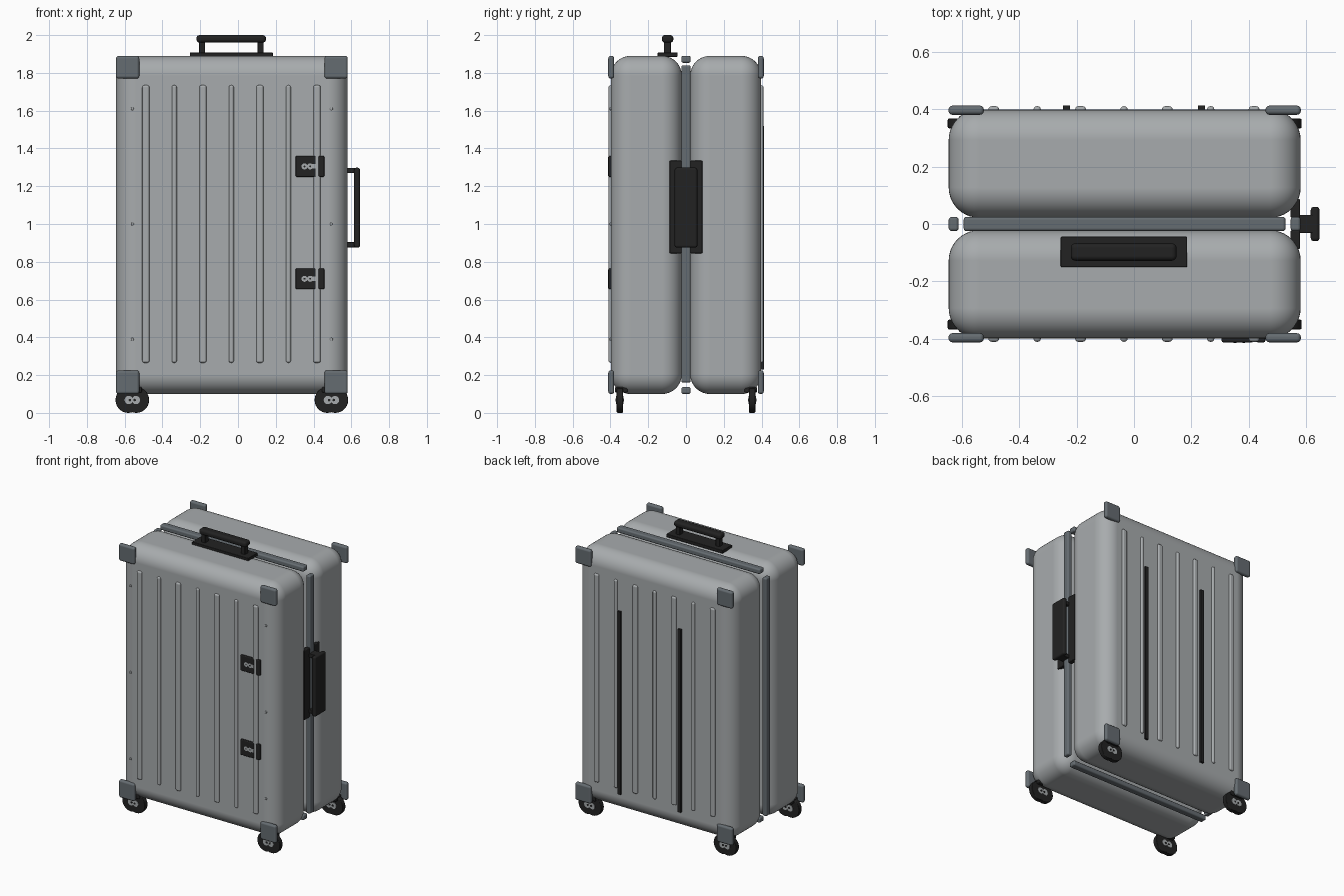
import bpy
import math

old = bpy.data.objects.get("Cube")
if old:
    bpy.data.objects.remove(old, do_unlink=True)

CX = -0.0325          # centre of the case body in x
LEFT, RIGHT = -0.645, 0.58
BOTTOM, TOP = 0.10, 1.89


def material(name, color):
    m = bpy.data.materials.new(name)
    m.use_nodes = True
    rgba = (*color, 1.0)
    m.diffuse_color = rgba
    m.node_tree.nodes["Principled BSDF"].inputs["Base Color"].default_value = rgba
    return m


SILVER = material("brushed silver", (0.39, 0.41, 0.42))
STEEL = material("dark steel", (0.13, 0.15, 0.165))
BLACK = material("black plastic", (0.016, 0.016, 0.016))


def finish(ob, name, mat, bevel, segments):
    ob.name = ob.data.name = name
    ob.data.materials.append(mat)
    if bevel:
        for p in ob.data.polygons:
            p.use_smooth = True
        mod = ob.modifiers.new("rounding", "BEVEL")
        mod.width, mod.segments = bevel, segments
        mod.limit_method = "ANGLE"
        mod.harden_normals = True
    return ob


def box(name, xs, ys, zs, mat, bevel=0.0, segments=3):
    """Box spanning the given x, y and z ranges, with rounded edges."""
    bpy.ops.mesh.primitive_cube_add(size=1)
    ob = bpy.context.object
    spans = [sorted(s) for s in (xs, ys, zs)]
    for v in ob.data.vertices:
        v.co = [lo + (c + 0.5) * (hi - lo) for c, (lo, hi) in zip(v.co, spans)]
    return finish(ob, name, mat, bevel, segments)


def disc(name, x, z, ys, r, mat, bevel=0.0, sides=28):
    """Cylinder along y."""
    lo, hi = sorted(ys)
    bpy.ops.mesh.primitive_cylinder_add(vertices=sides, radius=r, depth=hi - lo)
    ob = bpy.context.object
    for v in ob.data.vertices:
        a, b, c = v.co
        v.co = (x + a, (lo + hi) / 2 - c, z + b)
    finish(ob, name, mat, bevel, 2)
    bpy.ops.object.shade_smooth_by_angle(angle=math.radians(35))
    return ob


# Two rounded half shells with ribs on their outer faces
for side, label in ((-1, "front"), (1, "back")):
    box(label + "_shell", (LEFT, RIGHT), (side * 0.022, side * 0.398),
        (BOTTOM, TOP), SILVER, 0.105, 10)
    for i in range(7):
        x = -0.488 + i * 0.151
        half = 0.013 if i % 2 else 0.019
        box(f"{label}_rib_{i + 1}", (x - half, x + half),
            (side * 0.385, side * 0.41), (0.265, 1.735), SILVER, 0.0115)

# Frame bars running round the seam
GAP = (-0.025, 0.025)
for label, zs in (("top", (TOP - 0.037, TOP)), ("bottom", (BOTTOM, BOTTOM + 0.037))):
    box(label + "_frame_bar", (LEFT + 0.052, RIGHT - 0.052), GAP, zs, STEEL, 0.011)
for label, xs in (("right", (LEFT, LEFT + 0.035)), ("left", (RIGHT - 0.035, RIGHT))):
    box(label + "_frame_bar", xs, GAP, (0.16, 1.84), STEEL, 0.011)

# Corner guards and wheels, mirrored to all four corners
for sx, xlabel in ((-1, "right"), (1, "left")):
    for sy, ylabel in ((-1, "front"), (1, "back")):
        tag = f"{ylabel}_{xlabel}"
        xs = (CX + sx * 0.49, CX + sx * 0.6135)
        for zlabel, zs in (("upper", (1.77, TOP)), ("lower", (BOTTOM, 0.225))):
            box(f"{tag}_{zlabel}_guard", xs, (sy * 0.38, sy * 0.412), zs, STEEL, 0.014)

        wx = CX + sx * 0.527
        box(tag + "_wheel_bracket", (wx - 0.05, wx + 0.05),
            (sy * 0.31, sy * 0.376), (0.108, 0.138), BLACK, 0.006)
        for k, dx in enumerate((-0.021, 0.021)):
            disc(f"{tag}_wheel_{k + 1}", wx + dx, 0.068,
                 (sy * 0.333, sy * 0.367), 0.068, BLACK, 0.005)
            disc(f"{tag}_wheel_hub_{k + 1}", wx + dx * 0.9, 0.068,
                 (sy * 0.33, sy * 0.37), 0.022, SILVER)
            disc(f"{tag}_axle_{k + 1}", wx + dx * 0.6, 0.068,
                 (sy * 0.328, sy * 0.372), 0.007, BLACK, sides=12)

    # Rivets down each side of the front
    for k, z in enumerate((0.39, 1.0, 1.61)):
        disc(f"{xlabel}_rivet_{k + 1}", CX + sx * 0.527, z,
             (-0.39, -0.404), 0.008, SILVER, 0.003, 14)

# Latches on the front
for z, tag in ((1.305, "upper"), (0.71, "lower")):
    box(tag + "_latch_body", (0.305, 0.412), (-0.39, -0.412),
        (z - 0.055, z + 0.055), BLACK, 0.006)
    box(tag + "_latch_catch", (0.425, 0.457), (-0.39, -0.412),
        (z - 0.055, z + 0.055), BLACK, 0.006)
    for k, x in enumerate((0.352, 0.382)):
        disc(f"{tag}_latch_dial_{k + 1}", x, z, (-0.408, -0.413), 0.016, SILVER)
        disc(f"{tag}_latch_pin_{k + 1}", x, z, (-0.408, -0.414), 0.005, BLACK, sides=12)
    box(tag + "_latch_slot", (0.382, 0.412), (-0.408, -0.413),
        (z - 0.012, z + 0.012), SILVER)

# Slide rails on the back
for x, tag in ((-0.235, "right"), (0.235, "left")):
    box(tag + "_back_rail", (x - 0.012, x + 0.012), (0.39, 0.412), (0.23, 1.52), BLACK)

# Top carry handle
box("top_handle_plate", (-0.255, 0.185), (-0.15, -0.044), (1.885, 1.908), BLACK, 0.004)
for x, tag in ((-0.19, "right"), (0.12, "left")):
    box(tag + "_top_handle_post", (x - 0.016, x + 0.016), (-0.117, -0.079),
        (1.9, 1.98), BLACK, 0.005)
box("top_handle_grip", (-0.22, 0.148), (-0.128, -0.067), (1.96, 2.0), BLACK, 0.017, 5)

# Side carry handle, with one mounting plate on each shell
for side, tag in ((-1, "front"), (1, "back")):
    box(tag + "_side_handle_plate", (0.545, 0.578), (side * 0.022, side * 0.087),
        (0.845, 1.335), BLACK, 0.005)
for z, tag in ((0.89, "lower"), (1.283, "upper")):
    box(tag + "_side_handle_post", (0.56, 0.63), (-0.032, 0.032),
        (z - 0.014, z + 0.014), BLACK, 0.005)
box("side_handle_grip", (0.615, 0.646), (-0.06, 0.06), (0.875, 1.298), BLACK, 0.012, 4)
